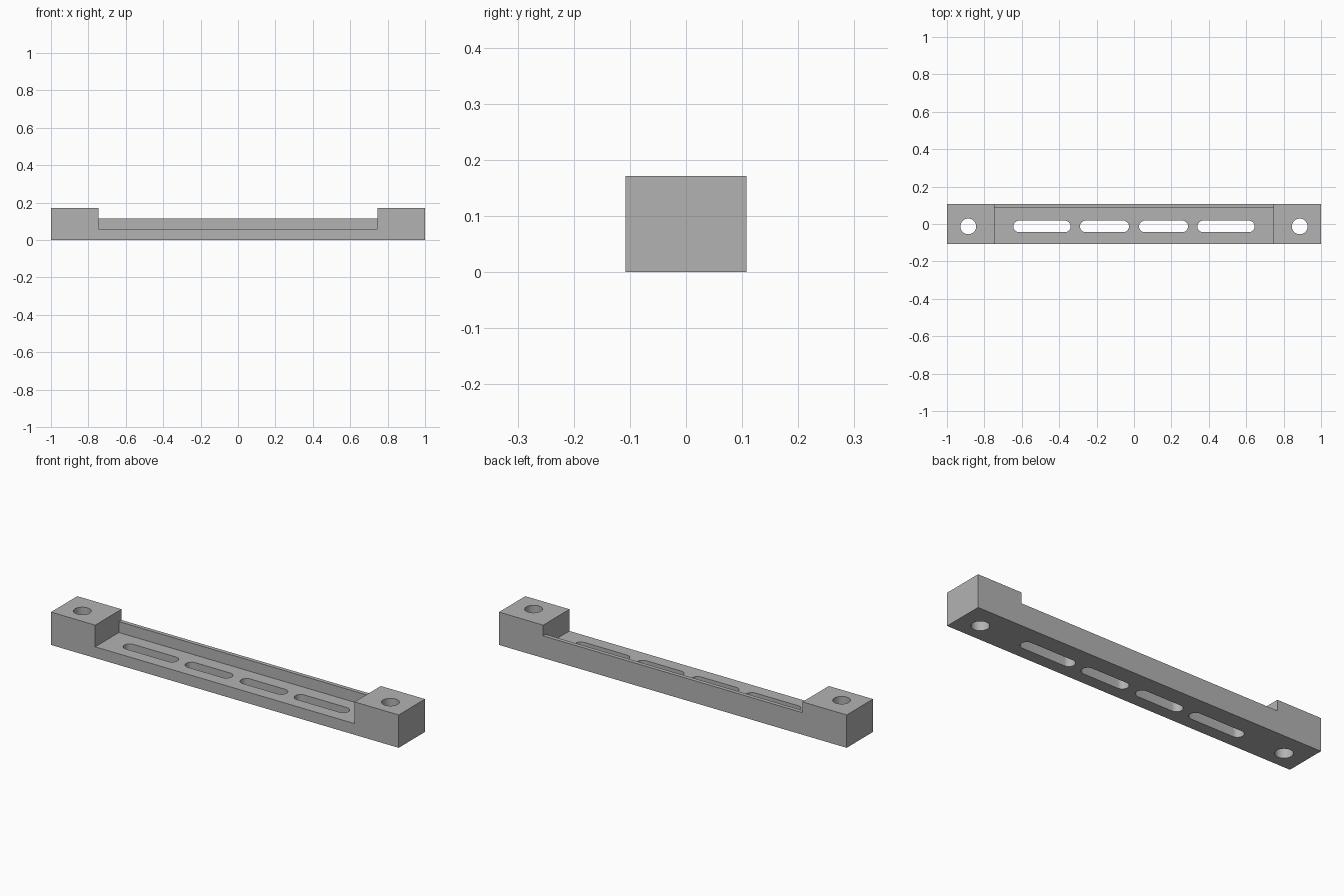
import bpy, bmesh, math
from mathutils import Vector

cube = bpy.data.objects.get("Cube")
if cube:
    bpy.data.objects.remove(cube, do_unlink=True)

HALF_DEPTH, HEIGHT = 0.108, 0.171
HOLE_Y, HOLE_R, SLOT_R = -0.013, 0.042, 0.031

grey = bpy.data.materials.new("mid grey")
grey.use_nodes = True
grey.diffuse_color = (0.45, 0.45, 0.45, 1)
grey.node_tree.nodes["Principled BSDF"].inputs["Base Color"].default_value = grey.diffuse_color


def prism(name, outline, sweep):
    """Extrude a closed 3D outline along the sweep vector."""
    bm = bmesh.new()
    face = bm.faces.new([bm.verts.new(p) for p in outline])
    top = bmesh.ops.extrude_face_region(bm, geom=[face])["geom"]
    moved = [v for v in top if isinstance(v, bmesh.types.BMVert)]
    bmesh.ops.translate(bm, verts=moved, vec=Vector(sweep))
    bmesh.ops.recalc_face_normals(bm, faces=bm.faces)
    mesh = bpy.data.meshes.new(name)
    bm.to_mesh(mesh)
    bm.free()
    mesh.materials.append(grey)
    obj = bpy.data.objects.new(name, mesh)
    bpy.context.collection.objects.link(obj)
    return obj


def stadium(x0, x1, r, steps=16):
    """Round-ended outline between two arc centres; a circle if they match."""
    pts = []
    for cx, start in ((x1, -math.pi / 2), (x0, math.pi / 2)):
        for i in range(steps + (x0 != x1)):
            a = start + math.pi * i / steps
            pts.append((cx + r * math.cos(a), HOLE_Y + r * math.sin(a), -0.1))
    return pts


# Solid bar
d = HALF_DEPTH
bar = prism("mounting_bar", [(-1, -d, 0), (1, -d, 0), (1, d, 0), (-1, d, 0)], (0, 0, HEIGHT))

# Stepped recess between the end blocks, leaving a low rear lip
section = [(-0.2, 0.058), (0.087, 0.058), (0.087, 0.115), (0.2, 0.115), (0.2, 0.3), (-0.2, 0.3)]
cutters = [prism("recess_cutter", [(-0.746, y, z) for y, z in section], (1.492, 0, 0))]

# Screw holes and slots, mirrored about the middle
for side in (-1, 1):
    cutters.append(prism("screw_hole_cutter", stadium(side * 0.886, side * 0.886, HOLE_R), (0, 0, 0.4)))
    for inner, outer in ((0.027, 0.289), (0.339, 0.645)):
        a, b = sorted((side * (inner + SLOT_R), side * (outer - SLOT_R)))
        cutters.append(prism("slot_cutter", stadium(a, b, SLOT_R), (0, 0, 0.4)))

bpy.ops.object.select_all(action="DESELECT")
bpy.context.view_layer.objects.active = bar
bar.select_set(True)
for cutter in cutters:
    cutter.hide_render = True
    mod = bar.modifiers.new("cut", "BOOLEAN")
    mod.operation, mod.solver, mod.object = "DIFFERENCE", "EXACT", cutter
    bpy.ops.object.modifier_apply(modifier=mod.name)
    bpy.data.objects.remove(cutter, do_unlink=True)

# Smooth hole walls with crisp edges elsewhere
bpy.ops.object.shade_smooth_by_angle(angle=math.radians(30))
